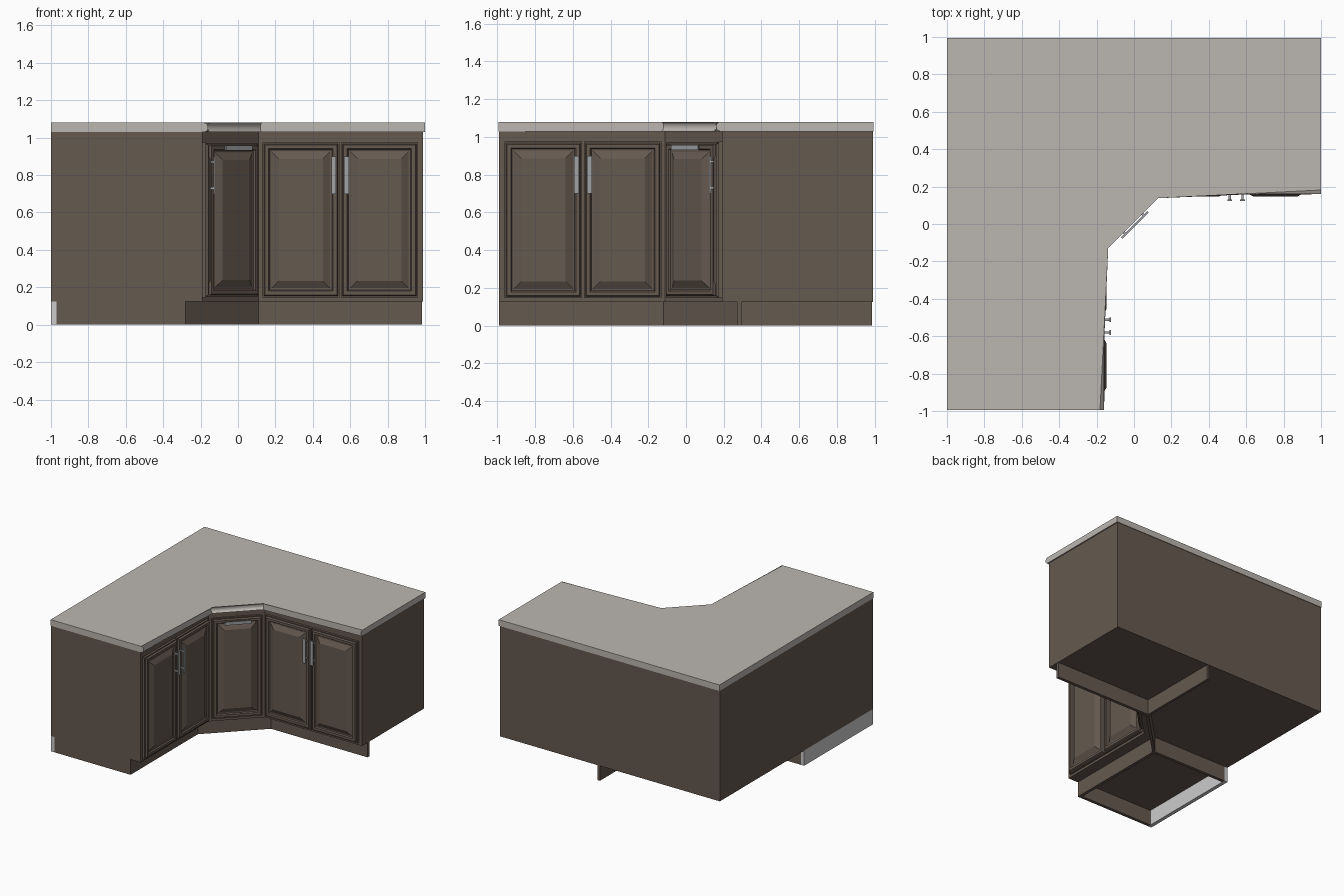
import bpy, bmesh, math
from mathutils import Matrix

if "Cube" in bpy.data.objects:
    bpy.data.objects.remove(bpy.data.objects["Cube"])


def material(name, rgb):
    m = bpy.data.materials.new(name)
    m.diffuse_color = (*rgb, 1)
    m.use_nodes = True
    m.node_tree.nodes["Principled BSDF"].inputs["Base Color"].default_value = m.diffuse_color
    return m


WOOD = material("dark_wood", (0.13, 0.10, 0.08))
STONE = material("worktop_stone", (0.50, 0.47, 0.44))
METAL = material("handle_metal", (0.35, 0.36, 0.37))


def finish(name, bm, mat, mtx=Matrix()):
    bmesh.ops.transform(bm, matrix=mtx, verts=bm.verts)
    bmesh.ops.recalc_face_normals(bm, faces=bm.faces)
    me = bpy.data.meshes.new(name)
    bm.to_mesh(me)
    bm.free()
    ob = bpy.data.objects.new(name, me)
    bpy.context.collection.objects.link(ob)
    if mat:
        me.materials.append(mat)
    return ob


def prism_bm(pts, z0, z1):
    bm = bmesh.new()
    lo = [bm.verts.new((x, y, z0)) for x, y in pts]
    hi = [bm.verts.new((x, y, z1)) for x, y in pts]
    bm.faces.new(lo)
    bm.faces.new(hi)
    for i in range(len(pts)):
        j = (i + 1) % len(pts)
        bm.faces.new((lo[i], lo[j], hi[j], hi[i]))
    return bm


def box(name, x, y, z, mat, mtx=Matrix()):
    pts = [(x[0], y[0]), (x[1], y[0]), (x[1], y[1]), (x[0], y[1])]
    return finish(name, prism_bm(pts, *z), mat, mtx)


# Worktop with a rounded front edge
front = [(1, 0.16), (0.12, 0.16), (-0.16, -0.12), (-0.16, -0.995)]
bm = prism_bm([(-1, 0.995), (1, 0.995)] + front + [(-1, -0.995)], 1.03, 1.08)


def on_front(v):
    return any(abs(v.co.x - x) + abs(v.co.y - y) < 1e-4 for x, y in front)


edges = [e for e in bm.edges if all(on_front(v) for v in e.verts)
         and abs(e.verts[0].co.z - e.verts[1].co.z) < 1e-4]
bmesh.ops.bevel(bm, geom=edges, offset=0.022, segments=5, profile=0.5, affect='EDGES')
top = finish("worktop", bm, STONE)
bpy.context.view_layer.objects.active = top
top.select_set(True)
bpy.ops.object.shade_smooth_by_angle(angle=math.radians(35))
top.select_set(False)

# L-shaped carcass
finish("carcass", prism_bm([(-1, 0.99), (0.99, 0.99), (0.99, 0.19), (0.11, 0.19),
                            (-0.19, -0.11), (-0.19, -0.99), (-1, -0.99)], 0.125, 1.03), WOOD)

# Plinth boards
K = (0, 0.125)
box("plinth_right_front", (0.11, 0.985), (0.27, 0.295), K, WOOD)
box("plinth_right_side", (0.09, 0.11), (0.27, 0.985), K, WOOD)
finish("plinth_corner", prism_bm([(0.11, 0.27), (0.09, 0.28), (-0.30, -0.11),
                                  (-0.28, -0.12)], *K), WOOD)
box("plinth_left_front", (-0.305, -0.28), (-0.99, -0.10), K, WOOD)
box("plinth_left_end", (-0.97, -0.305), (-0.99, -0.965), K, WOOD)
box("plinth_left_inner", (-0.97, -0.305), (-0.125, -0.10), K, WOOD)
box("plinth_left_back", (-1, -0.97), (-0.99, -0.10), K, None)

# Door section: (inset from the edge, distance out from the carcass)
PROFILE = [(0, 0), (0, 0.018), (0.008, 0.018), (0.014, 0.032), (0.034, 0.032),
           (0.040, 0.022), (0.050, 0.022), (0.088, 0.043), (0.092, 0.043)]


def door(name, x0, x1, z0, z1, mtx):
    bm = bmesh.new()
    rings = []
    for i, d in PROFILE:
        rings.append([bm.verts.new(p) for p in (
            (x0 + i, -d, z0 + i), (x1 - i, -d, z0 + i),
            (x1 - i, -d, z1 - i), (x0 + i, -d, z1 - i))])
    for a, b in zip(rings, rings[1:]):
        for k in range(4):
            n = (k + 1) % 4
            bm.faces.new((a[k], a[n], b[n], b[k]))
    bm.faces.new(rings[0])
    bm.faces.new(rings[-1])
    finish(name, bm, WOOD, mtx)


def handle(name, x, z, upright, mtx):
    # bar along local z, turned on its side for the corner door
    m = mtx @ Matrix.Translation((x, 0, z))
    if not upright:
        m = m @ Matrix.Rotation(math.pi / 2, 4, 'Y')
    box(name + "_bar", (-0.013, 0.013), (-0.068, -0.058), (-0.1, 0.1), METAL, m)
    for s in (-1, 1):
        box(name + "_post", (-0.006, 0.006), (-0.060, -0.028),
            (s * 0.07 - 0.006, s * 0.07 + 0.006), METAL, m)


# Right wing, and left wing mirrored across the diagonal
right = Matrix.Translation((0, 0.19, 0))
swap = Matrix(((0, -1, 0, 0), (-1, 0, 0, 0), (0, 0, 1, 0), (0, 0, 0, 1)))
for side, m in (("right", right), ("left", swap @ right)):
    door(side + "_inner_door", 0.13, 0.542, 0.145, 0.975, m)
    door(side + "_outer_door", 0.55, 0.962, 0.145, 0.975, m)
    handle(side + "_inner_handle", 0.512, 0.80, True, m)
    handle(side + "_outer_handle", 0.58, 0.80, True, m)

# Corner door on the diagonal
diag = Matrix.Translation((-0.04, 0.04, 0)) @ Matrix.Rotation(math.pi / 4, 4, 'Z')
door("corner_door", -0.19, 0.19, 0.15, 0.97, diag)
handle("corner_handle", 0, 0.945, False, diag)
